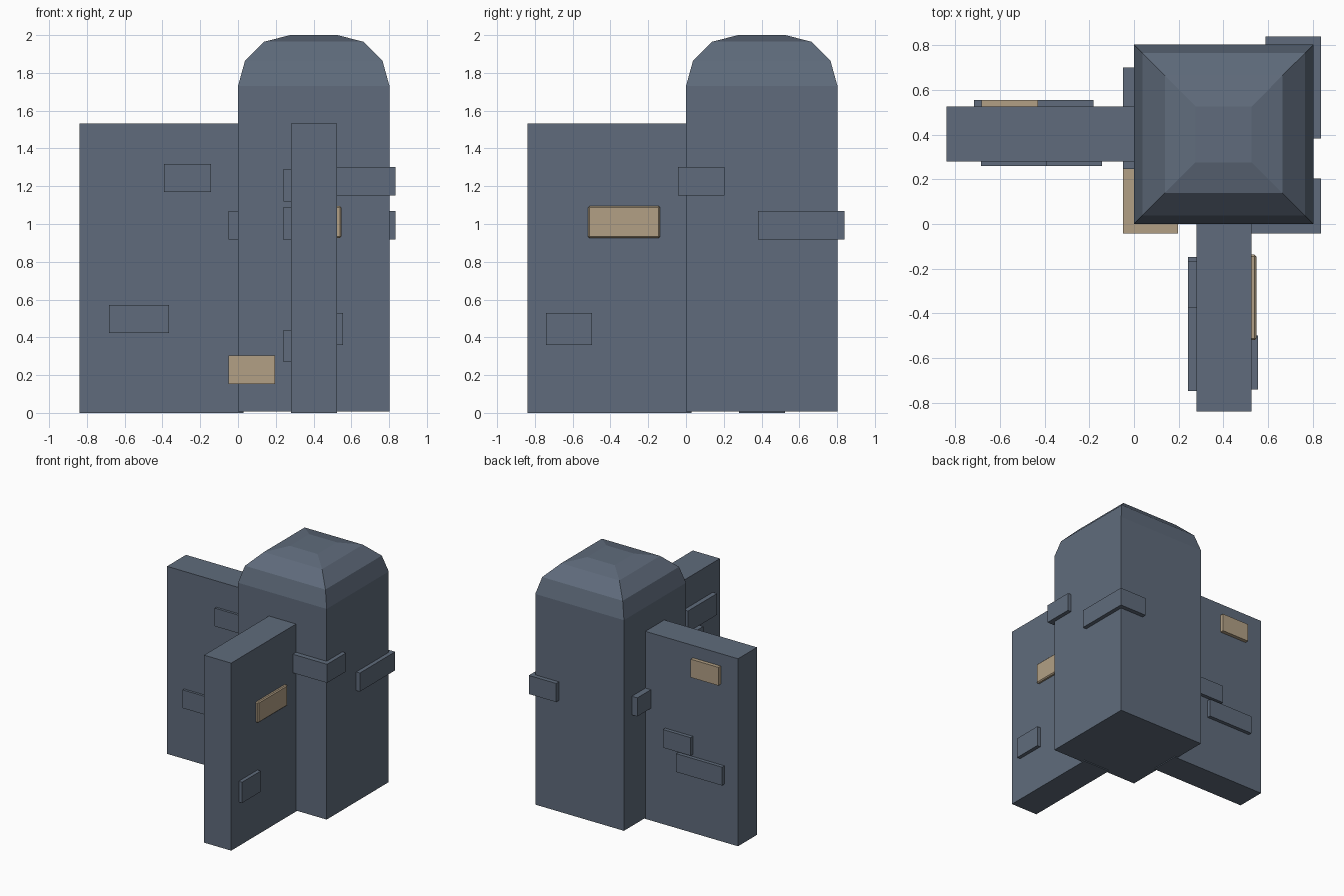
import bpy, bmesh

if "Cube" in bpy.data.objects:
    bpy.data.objects.remove(bpy.data.objects["Cube"])


def material(name, rgb):
    m = bpy.data.materials.new(name)
    m.diffuse_color = (*rgb, 1)
    m.use_nodes = True
    m.node_tree.nodes["Principled BSDF"].inputs["Base Color"].default_value = m.diffuse_color
    return m


SLATE = material("slate stone", (0.115, 0.148, 0.200))
TAN = material("tan stone", (0.445, 0.350, 0.235))


def finish(name, bm, mat):
    bmesh.ops.recalc_face_normals(bm, faces=bm.faces)
    me = bpy.data.meshes.new(name)
    bm.to_mesh(me)
    bm.free()
    me.materials.append(mat)
    ob = bpy.data.objects.new(name, me)
    bpy.context.collection.objects.link(ob)
    return ob


def box(name, x, y, z, mat=SLATE):
    """Box from (min, max) ranges on each axis."""
    bm = bmesh.new()
    bmesh.ops.create_cube(bm, size=1)
    for v in bm.verts:
        v.co = [r[0] if c < 0 else r[1] for c, r in zip(v.co, (x, y, z))]
    return finish(name, bm, mat)


# Corner tower: square rings stepping inward to a rounded, hipped top
S = 0.802
bm = bmesh.new()
rings = []
for inset, z in [(0, 0.008), (0, 1.73), (0.037, 1.864), (0.138, 1.965), (0.276, 2.0)]:
    a, b = inset, S - inset
    rings.append([bm.verts.new((x, y, z)) for x, y in ((a, a), (b, a), (b, b), (a, b))])
for lo, hi in zip(rings, rings[1:]):
    for i in range(4):
        j = (i + 1) % 4
        bm.faces.new((lo[i], lo[j], hi[j], hi[i]))
bm.faces.new(rings[0][::-1])
bm.faces.new(rings[-1])
finish("corner_tower", bm, SLATE)

# Two wall arms running into the tower
T = (0.28, 0.525)
box("left_wall", (-0.838, 0.03), T, (0, 1.533))
box("front_wall", T, (-0.838, 0.03), (0, 1.533))

# Raised bricks on the left wall: (x range, z range, colour)
for x, z in [((-0.393, -0.142), (1.17, 1.318)), ((-0.683, -0.366), (0.423, 0.572))]:
    box("left_wall_front_brick", x, (0.26, 0.32), z)
for x, z, m in [((-0.682, -0.43), (1.283, 1.432), TAN),
                ((-0.43, -0.18), (0.642, 0.79), SLATE),
                ((-0.715, -0.30), (0.475, 0.625), SLATE)]:
    box("left_wall_back_brick", x, (0.48, 0.555), z, m)

# Raised bricks on the front wall
for y, z in [((-0.747, -0.37), (1.118, 1.292)), ((-0.57, -0.168), (0.915, 1.09)),
             ((-0.50, -0.147), (0.27, 0.44))]:
    box("front_wall_left_brick", (0.242, 0.32), y, z)
box("front_wall_right_brick", (0.48, 0.555), (-0.74, -0.498), (0.36, 0.53))
tan = box("front_wall_tan_brick", (0.48, 0.547), (-0.519, -0.137), (0.925, 1.095), TAN)
bev = tan.modifiers.new("worn edges", 'BEVEL')
bev.width, bev.segments = 0.008, 1

# Quoin bricks wrapping the tower corners
box("front_right_quoin", (0.38, 0.835), (-0.042, 0.203), (1.15, 1.302))
box("back_right_quoin", (0.587, 0.835), (0.382, 0.838), (0.917, 1.069))
box("front_left_quoin", (-0.05, 0.197), (-0.042, 0.413), (0.153, 0.305), TAN)
box("left_side_brick", (-0.05, 0.1), (0.246, 0.70), (0.917, 1.069))
